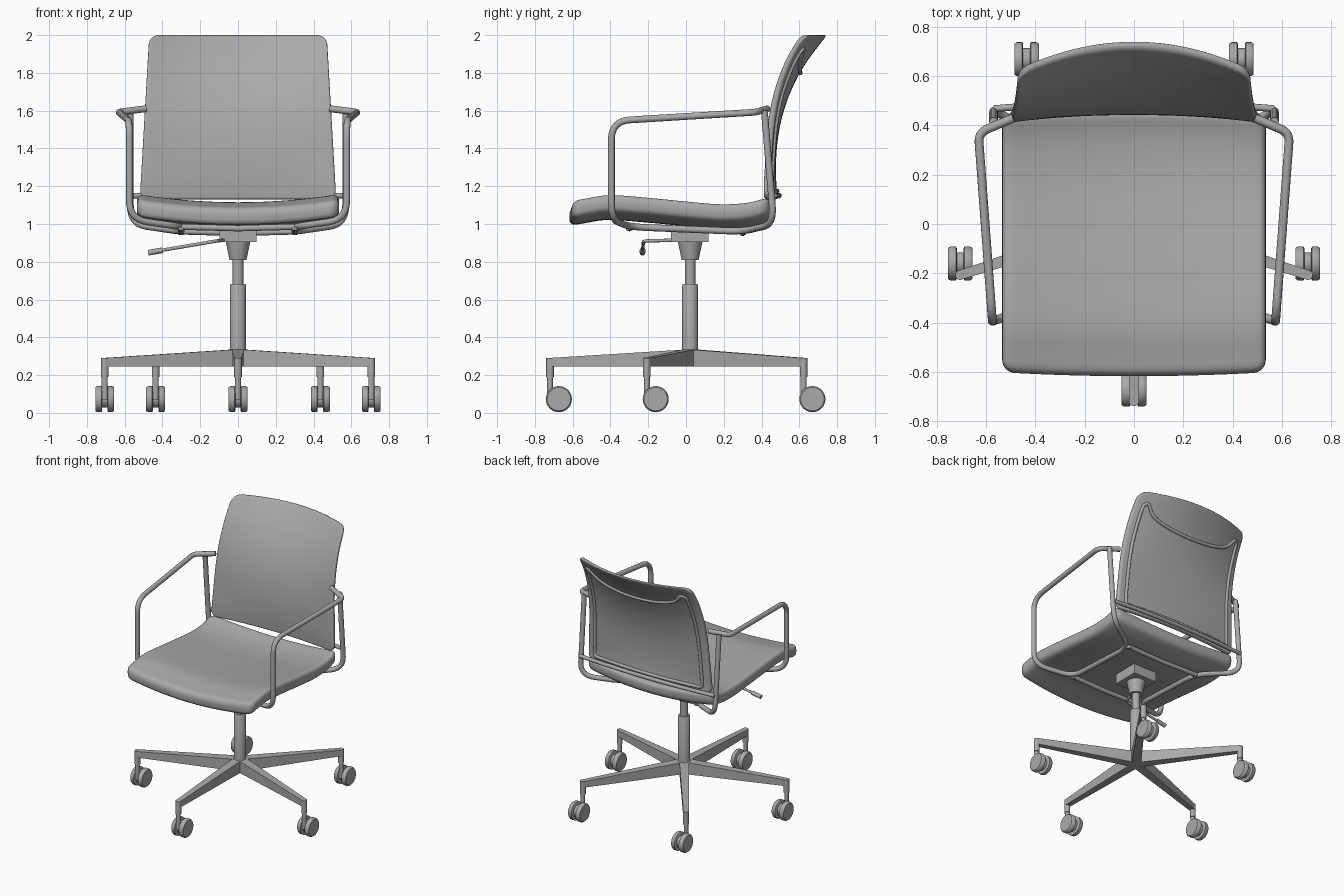
import bpy, bmesh
from math import pi, sin, cos, sqrt, radians
from mathutils import Vector

if "Cube" in bpy.data.objects:
    bpy.data.objects.remove(bpy.data.objects["Cube"])

CY = 0.022  # y of the column axis
GREY = bpy.data.materials.new("dark_grey")
GREY.diffuse_color = (0.4, 0.4, 0.4, 1)
GREY.use_nodes = True
GREY.node_tree.nodes["Principled BSDF"].inputs["Base Color"].default_value = GREY.diffuse_color


def curve1d(pts):
    """Smooth function through (t, value) points."""
    def m(i):
        a, b = pts[max(i - 1, 0)], pts[min(i + 1, len(pts) - 1)]
        return (b[1] - a[1]) / (b[0] - a[0])

    def f(t):
        i = 0
        while i < len(pts) - 2 and t > pts[i + 1][0]:
            i += 1
        (t0, a), (t1, b) = pts[i], pts[i + 1]
        h = t1 - t0
        s = (t - t0) / h
        return ((2*s**3 - 3*s*s + 1)*a + (s**3 - 2*s*s + s)*h*m(i)
                + (3*s*s - 2*s**3)*b + (s**3 - s*s)*h*m(i + 1))
    return f


def smooth(ob, angle):
    bpy.ops.object.select_all(action='DESELECT')
    ob.select_set(True)
    bpy.context.view_layer.objects.active = ob
    bpy.ops.object.shade_smooth_by_angle(angle=radians(angle))
    ob.data.materials.clear()
    ob.data.materials.append(GREY)


def finish(bm, name, angle=40):
    bmesh.ops.recalc_face_normals(bm, faces=bm.faces)
    me = bpy.data.meshes.new(name)
    bm.to_mesh(me)
    bm.free()
    ob = bpy.data.objects.new(name, me)
    bpy.context.collection.objects.link(ob)
    smooth(ob, angle)


def skin(bm, rings):
    """Join closed rings of vertices and cap both ends."""
    k = len(rings[0])
    for a, b in zip(rings, rings[1:]):
        for i in range(k):
            bm.faces.new((a[i], a[(i+1) % k], b[(i+1) % k], b[i]))
    bm.faces.new(rings[0])
    bm.faces.new(rings[-1])


def cushion(name, v0, v1, width, half, corner, place, n=32):
    """Lofted slab with rounded rim; place(x, v, h) maps into space."""
    bm = bmesh.new()
    ease = [1 - cos(i / 6 * pi / 2) for i in range(6)]
    ds = [e * half for e in ease] + [half + e * (corner - half) for e in ease] + [corner]
    vs = [v0 + d for d in ds]
    vs += [v0 + corner + (v1 - v0 - 2*corner) * i / n for i in range(1, n)]
    vs += [v1 - d for d in reversed(ds)]
    rings = []
    for v in vs:
        d = min(v - v0, v1 - v)
        w = width(v) - corner + sqrt(max(0, corner**2 - max(0, corner - d)**2))
        # squarish rim profile
        th = half * max(0.3, (1 - max(0, 1 - d/half)**3)**(1/3))
        xs = [(-1 + 2*i/24) * (w - half) for i in range(25)]
        arc = [(half*sin(a)**0.67, th*abs(cos(a))**0.67 * (1 if cos(a) > 0 else -1))
               for a in [pi*i/10 for i in range(1, 10)]]
        sec = [(x, th) for x in xs] + [(w - half + x, h) for x, h in arc]
        sec += [(-x, h) for x, h in [(x, -th) for x in xs]]
        sec += [(half - w - x, -h) for x, h in arc]
        rings.append([bm.verts.new(place(x, v, h)) for x, h in sec])
    skin(bm, rings)
    finish(bm, name, 60)


def fillet(pts, r):
    """Round the inner corners of a polyline."""
    P = [Vector(p) for p in pts]
    out = [P[0]]
    for i in range(1, len(P) - 1):
        p = P[i]
        a, b = P[i-1] - p, P[i+1] - p
        c = min(r, a.length * 0.45, b.length * 0.45)
        a, b = p + a.normalized()*c, p + b.normalized()*c
        out += [a*(1-t)**2 + p*2*t*(1-t) + b*t*t for t in [j/8 for j in range(9)]]
    return out + [P[-1]]


def tube(name, pts, r, cyclic=False):
    cu = bpy.data.curves.new(name, 'CURVE')
    cu.dimensions = '3D'
    cu.bevel_depth, cu.bevel_resolution, cu.use_fill_caps = r, 4, True
    sp = cu.splines.new('POLY')
    sp.points.add(len(pts) - 1)
    for q, p in zip(sp.points, pts):
        q.co = (*p, 1)
    sp.use_cyclic_u = cyclic
    ob = bpy.data.objects.new(name, cu)
    bpy.context.collection.objects.link(ob)
    bpy.ops.object.select_all(action='DESELECT')
    ob.select_set(True)
    bpy.context.view_layer.objects.active = ob
    bpy.ops.object.convert(target='MESH')
    smooth(bpy.context.object, 50)


def lathe(name, prof, origin, axis='Z', seg=32):
    """Revolve (radius, height) points into a capped solid."""
    bm = bmesh.new()
    rings = []
    for r, h in prof:
        cs = [(r*cos(2*pi*i/seg), r*sin(2*pi*i/seg)) for i in range(seg)]
        rings.append([bm.verts.new(Vector((c, s, h) if axis == 'Z' else (h, c, s)) + Vector(origin))
                      for c, s in cs])
    skin(bm, rings)
    finish(bm, name)


def hexa(name, ends):
    """Solid between two quads."""
    bm = bmesh.new()
    skin(bm, [[bm.verts.new(p) for p in q] for q in ends])
    finish(bm, name)


# Seat cushion, dished across and waved front to back
seat_z = curve1d([(-0.62, 1.037), (-0.55, 1.049), (-0.42, 1.068), (-0.2, 1.054),
                  (0, 1.035), (0.2, 1.02), (0.35, 1.029), (0.46, 1.058)])
cushion("seat", -0.618, 0.465, lambda v: 0.535, 0.047, 0.05,
        lambda x, v, h: (x, v - (0.04*(v + 0.1) if v > -0.1 else 0.03*(v + 0.1))*(x/0.53)**2,
                         seat_z(v) + h + 0.042*(x/0.53)**2))

# Backrest shell
back_y = curve1d([(1.13, 0.468), (1.25, 0.46), (1.4, 0.464), (1.55, 0.488),
                  (1.7, 0.537), (1.85, 0.617), (2.0, 0.729)])
back_bow = curve1d([(1.13, 0.035), (1.4, 0.022), (1.7, 0.054), (2.0, 0.117)])


def on_back(x, z, h):
    return (x, back_y(z) - back_bow(z)*(x/0.48)**2 + h, z)


cushion("backrest", 1.13, 2.0, lambda z: 0.52 - 0.05*(z - 1.13)/0.87, 0.017, 0.05, on_back)

# Thin wire frame on the rear of the backrest
outline = [(0.455 - 0.035*i/20, 1.19 + 0.72*i/20) for i in range(21)]
outline += [(0.40, 1.925), (0.385, 1.92)]
outline += [(0.36*cos(pi*i/16), 1.90 - 0.1*sin(pi*i/16)) for i in range(1, 16)]
outline += [(-0.385, 1.92), (-0.40, 1.925)]
outline += [(-0.42 - 0.035*i/20, 1.91 - 0.72*i/20) for i in range(21)]
outline += [(-0.44 + 0.055*i, 1.175) for i in range(17)]
tube("back_wire", [on_back(x, z, 0.018) for x, z in outline], 0.012, True)

# Cross bar behind the lower edge of the backrest
tube("back_cross_bar", [(0.57*t, 0.468 + 0.025*(1 - t*t), 1.15)
                        for t in [i/10 - 1 for i in range(21)]], 0.014)

# Arm loops, running down and under the seat, then up the back
for s in (-1, 1):
    arm = [(0.49, 0.43, 1.61), (0.632, 0.37, 1.592), (0.575, -0.395, 1.545),
           (0.575, -0.395, 1.025), (0.3, -0.3, 0.985), (0.3, 0.3, 0.96),
           (0.57, 0.465, 1.0), (0.57, 0.415, 1.6)]
    arm = [(s*x, y, z) for x, y, z in arm]
    tube("arm_loop", fillet(arm[:3], 0.04)[:-1] + fillet(arm[1:], 0.1)[1:], 0.018)
    for y, z in ((-0.3, 0.965), (0.3, 0.942)):
        lathe("frame_foot", [(0.014, 0), (0.018, 0.005), (0.018, 0.02)], (s*0.3, y, z), seg=16)
for y, z in ((-0.3, 0.985), (0.3, 0.96)):
    tube("seat_cross_tube", [(-0.3, y, z), (0, y, z - 0.008), (0.3, y, z)], 0.016)

# Tilt mechanism and gas column
hexa("mechanism_plate", [[(x, y, z) for x, y in ((-0.097, -0.08), (0.097, -0.08),
                         (0.097, 0.12), (-0.097, 0.12))] for z in (0.905, 0.98)])
lathe("mechanism_cone", [(0.045, 0.81), (0.065, 0.906)], (0, CY, 0))
lathe("column_inner", [(0.028, 0.6), (0.028, 0.82)], (0, CY, 0))
lathe("column_outer", [(0.042, 0.3), (0.042, 0.675), (0.038, 0.682)], (0, CY, 0))

# Height lever with rounded, thicker grip
tube("lever", fillet([(-0.07, -0.04, 0.915), (-0.115, -0.225, 0.91),
                      (-0.42, -0.23, 0.858)], 0.03), 0.009)
tube("lever_grip", [(-0.40, -0.23, 0.861), (-0.475, -0.23, 0.848)], 0.015)

# Five-star base with twin-wheel casters
lathe("base_hub", [(0.05, 0.245), (0.05, 0.325), (0.042, 0.337)], (0, CY, 0))
for i in range(5):
    a = -pi/2 + i*2*pi/5
    d, n = Vector((cos(a), sin(a), 0)), Vector((-sin(a), cos(a), 0))
    c = Vector((0, CY, 0))
    hexa("base_leg", [[c + d*r + n*s*w + Vector((0, 0, z)) for s, z in
                       ((-1, 0.245), (1, 0.245), (1, t), (-1, t))]
                      for r, w, t in ((0.0, 0.034, 0.337), (0.742, 0.019, 0.291))])
    p = c + d*0.742
    lathe("caster_post", [(0.02, 0.19), (0.02, 0.291)], p, seg=20)
    lathe("caster_stem", [(0.016, 0.07), (0.016, 0.2)], p, seg=16)
    w = p + Vector((0, 0.047, 0.073))
    lathe("caster_core", [(0.045, -0.018), (0.045, 0.018)], w, 'X', 24)
    for s in (-1, 1):
        lathe("caster_wheel", [(0.062, s*0.014), (0.069, s*0.018), (0.069, s*0.04),
                               (0.064, s*0.048), (0.062, s*0.05)], w, 'X', 32)
